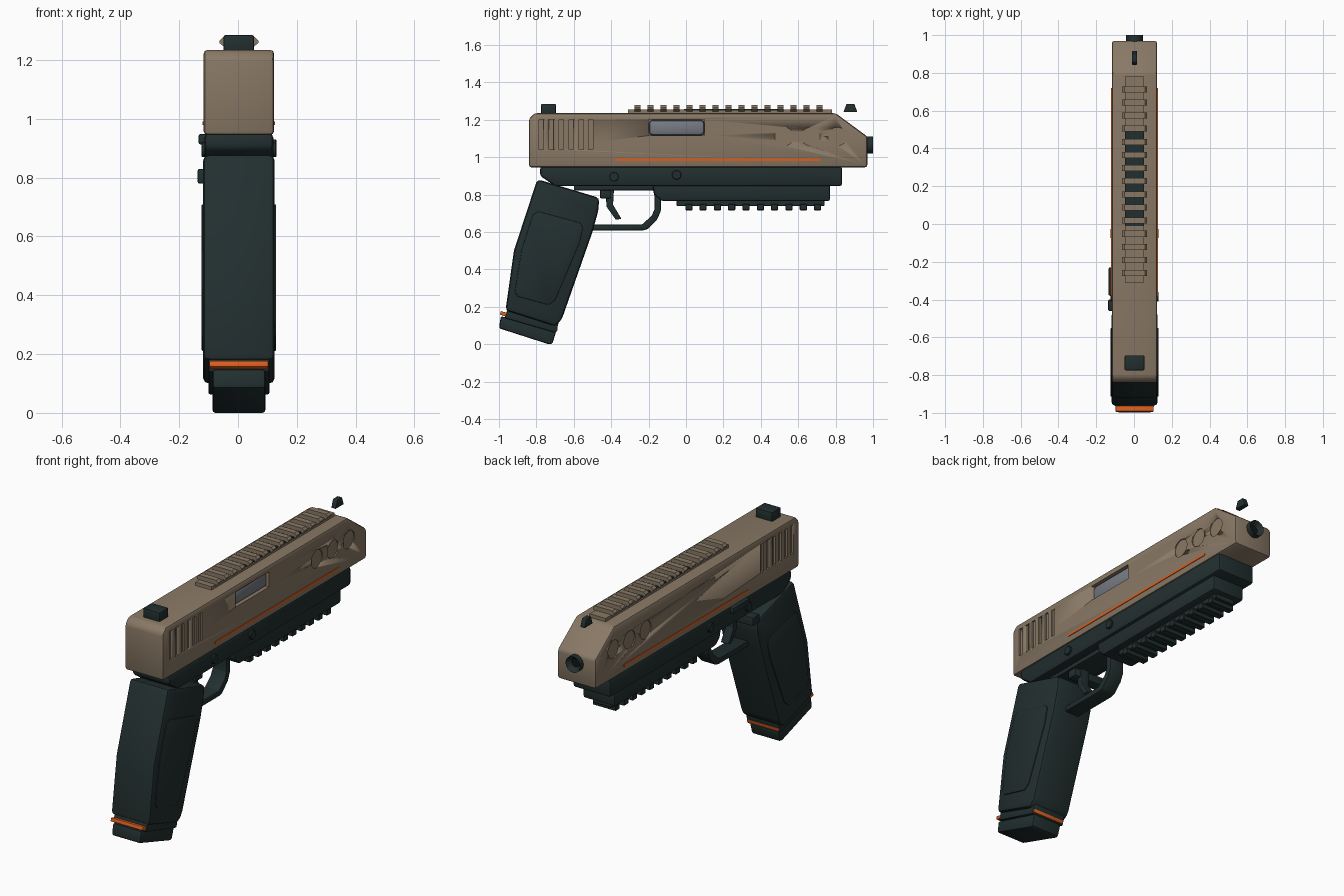
import bpy, bmesh, math
from mathutils import Matrix

cube = bpy.data.objects.get("Cube")
if cube:
    bpy.data.objects.remove(cube)

CX = 0.003  # middle plane of the body


def material(name, rgb):
    m = bpy.data.materials.new(name)
    m.use_nodes = True
    m.diffuse_color = (*rgb, 1)
    m.node_tree.nodes["Principled BSDF"].inputs["Base Color"].default_value = (*rgb, 1)
    return m


TAN = material("tan", (0.25, 0.19, 0.132))
DARK = material("dark green grey", (0.016, 0.028, 0.028))
ORANGE = material("orange", (0.72, 0.11, 0.012))
STEEL = material("steel grey", (0.18, 0.195, 0.225))
BLACK = material("black", (0.006, 0.008, 0.008))


def finish(name, bm, mat, bevel=0.0, segments=2):
    bmesh.ops.recalc_face_normals(bm, faces=bm.faces[:])
    if bevel:
        sharp = [e for e in bm.edges if e.calc_face_angle(0) > 0.4]
        bmesh.ops.bevel(bm, geom=sharp, offset=bevel, segments=segments, profile=0.5,
                        affect='EDGES', clamp_overlap=True)
    mesh = bpy.data.meshes.new(name)
    bm.to_mesh(mesh)
    bm.free()
    mesh.materials.append(mat)
    ob = bpy.data.objects.new(name, mesh)
    bpy.context.collection.objects.link(ob)
    bpy.ops.object.select_all(action='DESELECT')
    ob.select_set(True)
    bpy.context.view_layer.objects.active = ob
    bpy.ops.object.shade_smooth_by_angle(angle=math.radians(35))
    return ob


def add_profile(bm, pts, x0, x1):
    """Extrude a (y, z) outline across x."""
    a = [bm.verts.new((CX + x0, y, z)) for y, z in pts]
    b = [bm.verts.new((CX + x1, y, z)) for y, z in pts]
    bm.faces.new(a)
    bm.faces.new(b[::-1])
    for i in range(len(pts)):
        j = (i + 1) % len(pts)
        bm.faces.new((a[i], b[i], b[j], a[j]))


def add_box(bm, x0, x1, y0, y1, z0, z1):
    add_profile(bm, [(y0, z0), (y1, z0), (y1, z1), (y0, z1)], x0, x1)


def add_disc(bm, x, y, z, r, depth, axis='Y', n=24):
    rot = Matrix.Rotation(math.pi / 2, 4, axis)
    bmesh.ops.create_cone(bm, cap_ends=True, segments=n, radius1=r, radius2=r, depth=depth,
                          matrix=Matrix.Translation((CX + x, y, z)) @ rot)


def profile(name, pts, half, mat, bevel=0.0, segments=2):
    bm = bmesh.new()
    add_profile(bm, pts, -half, half)
    return finish(name, bm, mat, bevel, segments)


def box(name, dims, mat, bevel=0.0):
    bm = bmesh.new()
    add_box(bm, *dims)
    return finish(name, bm, mat, bevel)


# Slide with sloped nose
slide = profile("slide", [(-0.84, 0.945), (0.97, 0.945), (0.97, 1.11), (0.8, 1.235),
                          (-0.81, 1.235), (-0.84, 1.205)], 0.12, TAN, 0.014)

# Slide cuts: rear grooves, round dimples, ejection port
bm = bmesh.new()
for s in (-1, 1):
    for i in range(6):
        y = -0.785 + i * 0.053
        add_box(bm, s * 0.11, s * 0.15, y, y + 0.024, 1.04, 1.2)
    for i in range(3):
        add_disc(bm, s * 0.134, 0.525 + i * 0.142, 1.11, 0.05, 0.04)
add_box(bm, 0.07, 0.15, -0.2, 0.1, 1.115, 1.2)
cutter = finish("slide_cutter", bm, TAN)
cutter.hide_render = True
cutter.hide_set(True)
cut = slide.modifiers.new("cuts", 'BOOLEAN')
cut.operation = 'DIFFERENCE'
cut.solver = 'EXACT'
cut.object = cutter

box("ejection_port_barrel", (0.05, 0.112, -0.198, 0.098, 1.117, 1.198), STEEL, 0.018)
for s, side in ((-1, "right"), (1, "left")):
    box(side + "_stripe", (s * 0.117, s * 0.1235, -0.38, 0.72, 0.979, 0.992), ORANGE)

# Muzzle ring and bore
bm = bmesh.new()
add_disc(bm, 0, 0.975, 1.065, 0.045, 0.05, 'X', 32)
cap = max(bm.faces, key=lambda f: f.calc_center_median().y)
bmesh.ops.inset_region(bm, faces=[cap], thickness=0.022)
bmesh.ops.translate(bm, verts=cap.verts[:], vec=(0, -0.025, 0))
cap.material_index = 1
muzzle = finish("muzzle", bm, DARK)
muzzle.data.materials.append(BLACK)

# Top rail with hexagonal cross bars
bm = bmesh.new()
add_box(bm, -0.05, 0.05, -0.31, 0.78, 1.23, 1.254)
for i in range(15):
    y = -0.26 + i * 0.0695
    section = [(-0.05, 1.245), (-0.066, 1.258), (-0.066, 1.266), (-0.054, 1.278),
               (0.054, 1.278), (0.066, 1.266), (0.066, 1.258), (0.05, 1.245)]
    ends = [[bm.verts.new((CX + x, y + d, z)) for x, z in section] for d in (-0.016, 0.016)]
    bm.faces.new(ends[0])
    bm.faces.new(ends[1][::-1])
    for j in range(8):
        k = (j + 1) % 8
        bm.faces.new((ends[0][j], ends[1][j], ends[1][k], ends[0][k]))
finish("top_rail", bm, TAN)
box("rail_inlay", (-0.051, 0.051, -0.01, 0.49, 1.25, 1.257), DARK)

# Sights
box("rear_sight", (-0.052, 0.052, -0.775, -0.695, 1.225, 1.285), DARK, 0.006)
profile("front_sight", [(0.842, 1.24), (0.916, 1.24), (0.9, 1.285), (0.858, 1.285)],
        0.014, DARK, 0.003)

# Frame and dust cover
profile("frame", [(-0.78, 0.95), (0.835, 0.95), (0.835, 0.845), (-0.7, 0.845),
                  (-0.78, 0.9)], 0.117, DARK, 0.014)
profile("dust_cover", [(-0.18, 0.86), (0.77, 0.86), (0.77, 0.765), (-0.13, 0.765),
                       (-0.17, 0.8)], 0.1, DARK, 0.012)

# Lower accessory rail
bm = bmesh.new()
add_box(bm, -0.06, 0.06, -0.05, 0.74, 0.738, 0.775)
for i in range(10):
    y = 0.015 + i * 0.0765
    add_box(bm, -0.072, 0.072, y - 0.019, y + 0.019, 0.716, 0.75)
finish("lower_rail", bm, DARK, 0.003, 1)

# Trigger guard and trigger
profile("guard_beam", [(-0.6, 0.86), (-0.14, 0.86), (-0.14, 0.822), (-0.6, 0.822)],
        0.07, DARK, 0.006)
profile("trigger_guard", [(-0.18, 0.84), (-0.135, 0.84), (-0.135, 0.71), (-0.155, 0.665),
                          (-0.205, 0.615), (-0.23, 0.608), (-0.53, 0.608), (-0.53, 0.64),
                          (-0.235, 0.64), (-0.185, 0.685), (-0.168, 0.72), (-0.168, 0.79)],
        0.045, DARK, 0.006)
profile("trigger", [(-0.43, 0.83), (-0.385, 0.83), (-0.39, 0.745), (-0.345, 0.67),
                    (-0.375, 0.665), (-0.425, 0.735)], 0.025, DARK, 0.005)

# Grip with raised side panels
profile("grip", [(-0.795, 0.882), (-0.463, 0.782), (-0.47, 0.71), (-0.5, 0.6),
                 (-0.665, 0.13), (-0.7, 0.095), (-0.965, 0.18), (-0.92, 0.5)],
        0.122, DARK, 0.02)
profile("grip_panels", [(-0.82, 0.69), (-0.79, 0.71), (-0.57, 0.65), (-0.55, 0.625),
                        (-0.57, 0.54), (-0.7, 0.235), (-0.735, 0.21), (-0.9, 0.255),
                        (-0.915, 0.28), (-0.88, 0.5)], 0.127, DARK, 0.004)

# Magazine neck, band and base
profile("magazine_neck", [(-0.95, 0.2), (-0.68, 0.12), (-0.695, 0.06), (-0.97, 0.14)],
        0.104, DARK, 0.008)
profile("magazine_band", [(-0.99, 0.177), (-0.685, 0.087), (-0.69, 0.068), (-0.995, 0.158)],
        0.1, ORANGE, 0.003)
profile("magazine_base", [(-0.99, 0.15), (-0.695, 0.065), (-0.715, 0.0), (-0.735, 0.0),
                          (-1.0, 0.085)], 0.09, DARK, 0.01)

# Frame pins and right-side controls
bm = bmesh.new()
for y, z in ((-0.385, 0.895), (-0.05, 0.905)):
    add_disc(bm, 0, y, z, 0.025, 0.256)
finish("frame_pins", bm, DARK, 0.003, 1)
box("slide_stop", (-0.137, -0.1, -0.38, -0.23, 0.913, 0.948), DARK, 0.006)
box("magazine_release", (-0.14, 0.06, -0.46, -0.4, 0.78, 0.83), DARK, 0.006)
